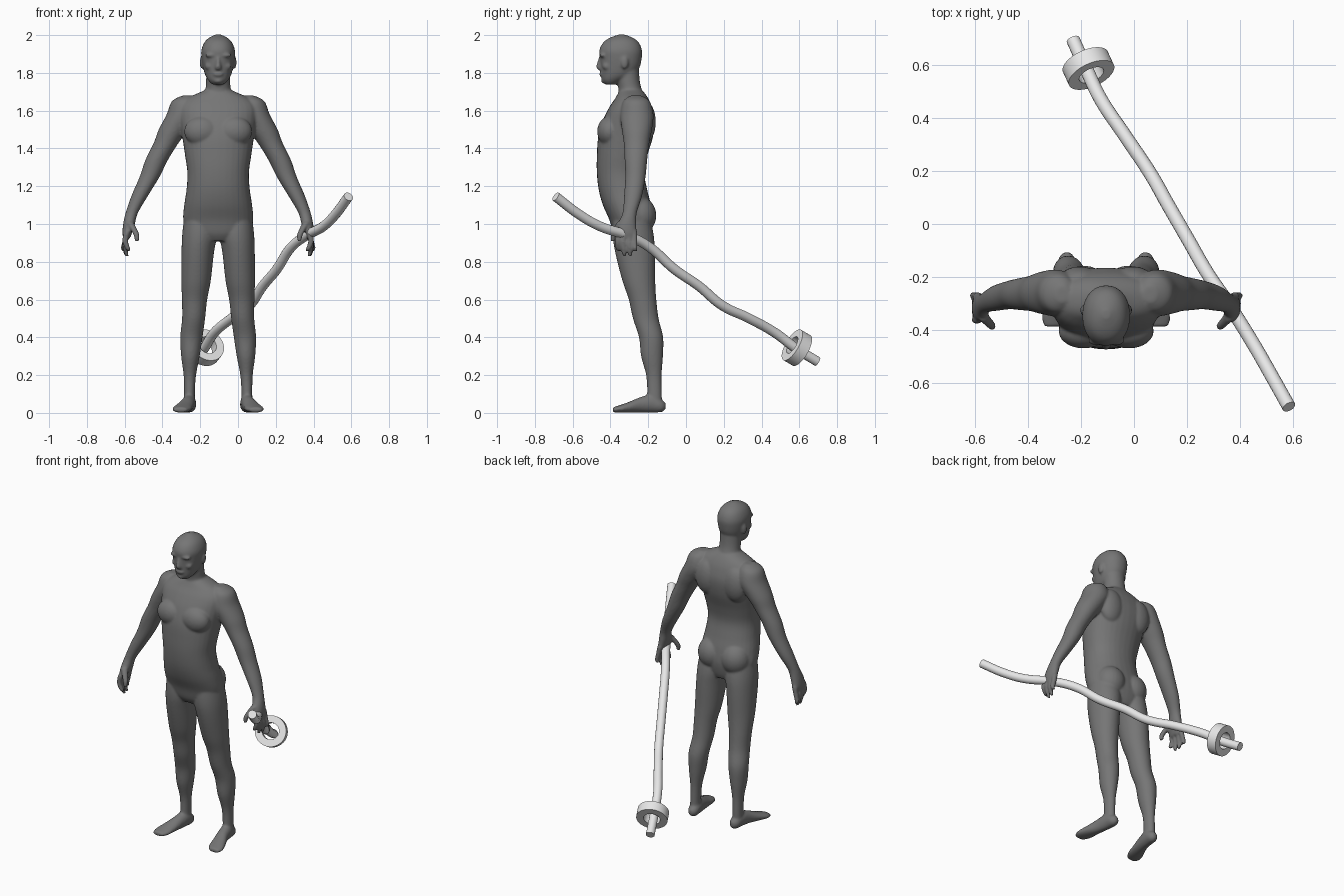
import bpy, bmesh, math
from mathutils import Vector, Matrix

CX = -0.105  # centre line of the figure


def material(name, value):
    m = bpy.data.materials.new(name)
    m.diffuse_color = (value, value, value, 1)
    return m


grey = material("dark grey", 0.18)
pale = material("pale grey", 0.8)


def spline(rows, steps):
    """Catmull-Rom through rows of numbers."""
    rows = [Vector(r) for r in rows]
    out = []
    for i in range(len(rows) - 1):
        a, b, c = rows[max(i - 1, 0)], rows[i], rows[i + 1]
        d = rows[min(i + 2, len(rows) - 1)]
        for k in range(steps):
            t = k / steps
            out.append(b + (c - a) * (t / 2) + (2 * a - 5 * b + 4 * c - d) * (t * t / 2)
                       + (3 * b - a - 3 * c + d) * (t ** 3 / 2))
    return out + [rows[-1]]


def loft(bm, rows, side=1, along="z", power=2.0, n=32):
    """Rows are (distance from centre line, y, z, radius, other radius)."""
    rings = []
    for d, y, z, ra, rb in spline(rows, 5):
        ring = []
        for k in range(n):
            c, s = math.cos(math.tau * k / n), math.sin(math.tau * k / n)
            u = math.copysign(abs(c) ** (2 / power), c) * ra
            v = math.copysign(abs(s) ** (2 / power), s) * rb
            p = (d + u, y + v, z) if along == "z" else (d + u, y, z + v)
            ring.append(bm.verts.new((CX + side * p[0], p[1], p[2])))
        rings.append(ring)
    faces = [bm.faces.new(rings[0]), bm.faces.new(rings[-1][::-1])]
    for a, b in zip(rings, rings[1:]):
        for k in range(n):
            j = (k + 1) % n
            faces.append(bm.faces.new((a[k], b[k], b[j], a[j])))
    bmesh.ops.recalc_face_normals(bm, faces=faces)


def blob(bm, d, y, z, rx, ry, rz, side=1):
    m = Matrix.Translation((CX + side * d, y, z)) @ Matrix.Diagonal((rx, ry, rz, 1))
    bmesh.ops.create_uvsphere(bm, u_segments=24, v_segments=16, radius=1, matrix=m)


bm = bmesh.new()

# torso: (z, half width, front y, back y)
torso = [(0.91, .10, -.36, -.20), (0.95, .16, -.385, -.185), (1.02, .185, -.405, -.175),
         (1.10, .180, -.44, -.185), (1.18, .168, -.462, -.205), (1.27, .163, -.472, -.22),
         (1.36, .175, -.472, -.205), (1.46, .190, -.465, -.175), (1.55, .205, -.44, -.165),
         (1.62, .205, -.405, -.18), (1.665, .165, -.375, -.20), (1.70, .09, -.355, -.225),
         (1.715, .06, -.34, -.245)]
loft(bm, [(0, (f + b) / 2, z, w, (b - f) / 2) for z, w, f, b in torso], power=2.2)

# neck and head
loft(bm, [(0, -.285, 1.66, .09, .075), (0, -.295, 1.71, .068, .062),
          (0, -.305, 1.76, .064, .06), (0, -.31, 1.84, .064, .06)])
loft(bm, [(0, -.40, 1.738, .03, .028), (0, -.388, 1.76, .052, .057),
          (0, -.362, 1.79, .069, .088), (0, -.349, 1.83, .080, .104),
          (0, -.345, 1.88, .088, .111), (0, -.346, 1.92, .089, .113),
          (0, -.344, 1.96, .074, .095), (0, -.342, 1.985, .05, .063),
          (0, -.341, 2.003, .014, .016)], power=2.15)
# nose and lips
loft(bm, [(0, -.45, 1.815, .018, .014), (0, -.456, 1.83, .018, .02),
          (0, -.452, 1.85, .013, .02), (0, -.445, 1.885, .01, .016)], n=16)
blob(bm, 0, -.446, 1.793, .028, .014, .013)
blob(bm, 0, -.436, 1.758, .024, .014, .014)

for s in (-1, 1):
    # brow, cheek and ear
    blob(bm, .035, -.440, 1.893, .036, .019, .012, s)
    blob(bm, .045, -.418, 1.835, .026, .025, .022, s)
    blob(bm, .086, -.325, 1.855, .012, .02, .034, s)
    # chest, shoulder blade and buttock
    blob(bm, .085, -.405, 1.49, .095, .065, .08, s)
    blob(bm, .10, -.215, 1.54, .08, .055, .11, s)
    blob(bm, .082, -.245, 1.045, .09, .088, .10, s)
    # leg
    loft(bm, [(.095, -.29, 1.07, .08, .09), (.098, -.28, 0.95, .092, .108),
              (.108, -.27, 0.85, .086, .105), (.117, -.25, 0.70, .078, .087),
              (.125, -.23, 0.60, .067, .073), (.130, -.213, 0.50, .061, .068),
              (.142, -.185, 0.40, .059, .064), (.147, -.18, 0.30, .049, .058),
              (.150, -.170, 0.20, .033, .041), (.152, -.167, 0.11, .029, .039),
              (.152, -.167, 0.04, .03, .04)], s)
    # foot
    loft(bm, [(.148, -.107, .036, .012, .016), (.149, -.13, .038, .031, .034),
              (.153, -.18, .050, .036, .048), (.163, -.24, .043, .038, .041),
              (.180, -.30, .030, .046, .029), (.193, -.35, .021, .050, .020),
              (.200, -.388, .016, .034, .013)], s, along="y")
    # arm down to the palm
    loft(bm, [(.165, -.265, 1.68, .025, .03), (.18, -.262, 1.65, .065, .07),
              (.19, -.260, 1.58, .083, .088), (.235, -.26, 1.50, .080, .080),
              (.275, -.262, 1.43, .066, .068), (.325, -.265, 1.34, .060, .060),
              (.363, -.268, 1.25, .053, .054), (.415, -.28, 1.15, .044, .048),
              (.457, -.298, 1.06, .033, .038), (.472, -.312, 1.00, .031, .049),
              (.482, -.316, 0.95, .025, .055), (.484, -.316, 0.925, .018, .048)], s)
    # fingers
    for y, tip, bend in ((-.362, .865, -.012), (-.332, .835, .0),
                         (-.301, .838, .004), (-.272, .862, .012)):
        loft(bm, [(.482, y, .96, .017, .015), (.492, y, .91, .016, .015),
                  (.490 + bend, y + .002, .87, .014, .014),
                  (.482 + bend, y + .006, tip - .008, .010, .010)], s, n=12)
    # thumb
    loft(bm, [(.467, -.345, 1.01, .02, .022), (.445, -.37, .97, .018, .019),
              (.432, -.384, .94, .016, .016), (.43, -.388, .908, .011, .011)], s, n=12)

mesh = bpy.data.meshes.new("body")
bm.to_mesh(mesh)
bm.free()
mesh.materials.append(grey)
body = bpy.data.objects.new("body", mesh)
bpy.context.collection.objects.link(body)
# fuse the parts into one soft skin
fuse = body.modifiers.new("fuse", 'REMESH')
fuse.mode = 'VOXEL'
fuse.voxel_size = 0.0065
fuse.use_smooth_shade = True
soften = body.modifiers.new("soften", 'SMOOTH')
soften.factor = 0.5
soften.iterations = 8

# wavy staff
path = [(.585, -.69, 1.145), (.515, -.565, 1.05), (.455, -.46, .99), (.355, -.30, .935),
        (.28, -.19, .875), (.205, -.06, .76), (.13, .07, .67), (.062, .19, .57),
        (-.035, .335, .50), (-.125, .47, .425), (-.18, .585, .34), (-.23, .695, .272)]
curve = bpy.data.curves.new("staff", 'CURVE')
curve.dimensions = '3D'
curve.bevel_depth = 0.026
curve.bevel_resolution = 6
curve.use_fill_caps = True
sp = curve.splines.new('BEZIER')
sp.bezier_points.add(len(path) - 1)
for p, co in zip(sp.bezier_points, path):
    p.co = co
    p.handle_left_type = p.handle_right_type = 'AUTO'
curve.materials.append(pale)
bpy.context.collection.objects.link(bpy.data.objects.new("staff", curve))

# ring near the low end of the staff
bm = bmesh.new()
N = 64
loops = [[bm.verts.new((r * math.cos(math.tau * k / N), r * math.sin(math.tau * k / N), h))
          for k in range(N)]
         for r, h in ((.093, -.031), (.093, .031), (.05, .031), (.05, -.031))]
for a, b in zip(loops, loops[1:] + loops[:1]):
    for k in range(N):
        j = (k + 1) % N
        bm.faces.new((a[k], a[j], b[j], b[k]))
bmesh.ops.recalc_face_normals(bm, faces=bm.faces[:])
mesh = bpy.data.meshes.new("ring")
bm.to_mesh(mesh)
bm.free()
mesh.materials.append(pale)
ring = bpy.data.objects.new("ring", mesh)
bpy.context.collection.objects.link(ring)
ring.location = (-.172, .587, .345)
ring.rotation_euler = Vector((-.37, .80, -.47)).to_track_quat('Z', 'Y').to_euler()
bpy.context.view_layer.objects.active = ring
ring.select_set(True)
bpy.ops.object.shade_smooth_by_angle()
